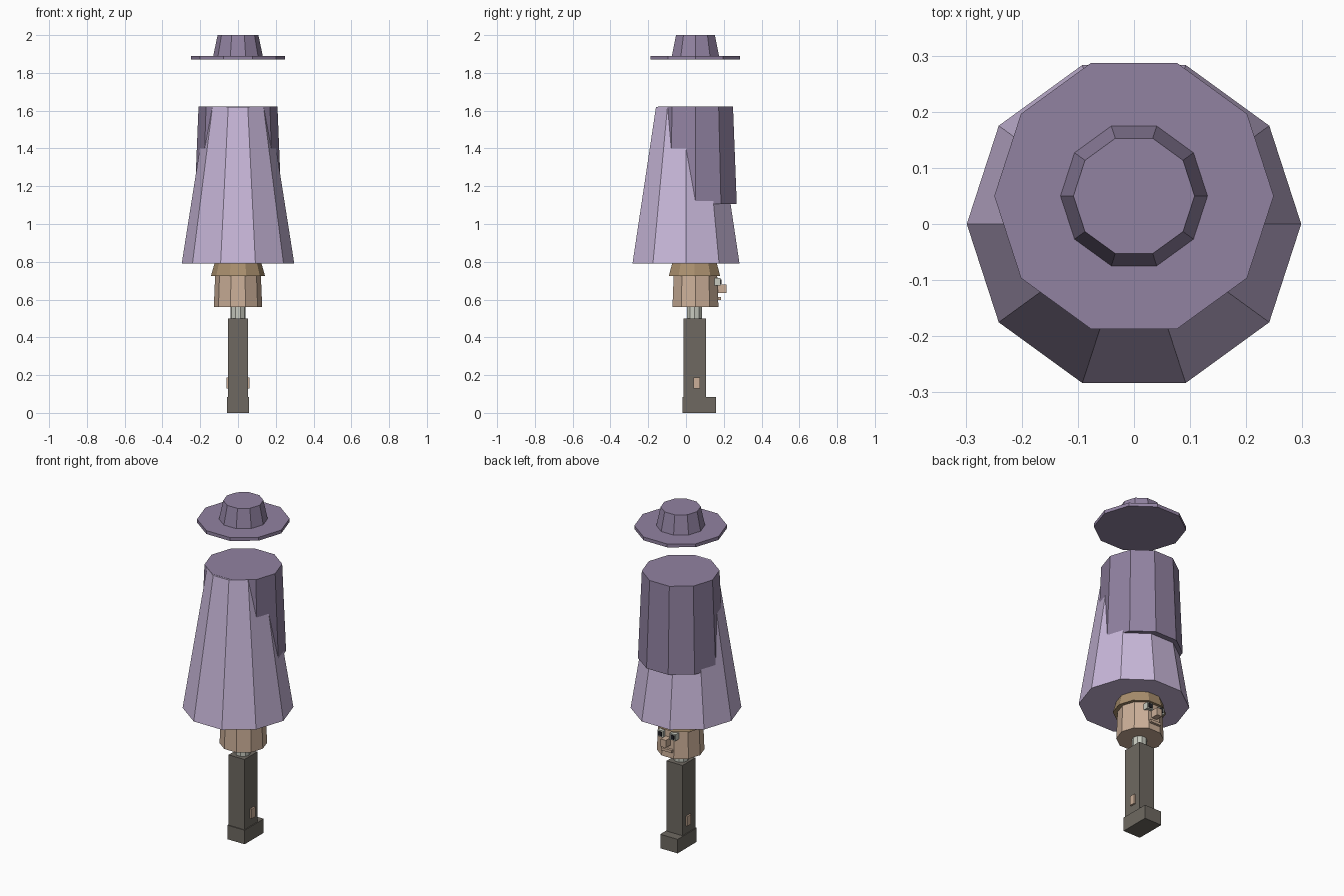
import bpy, bmesh, math
from mathutils import Matrix

cube = bpy.data.objects.get("Cube")
if cube:
    bpy.data.objects.remove(cube)


def material(name, rgb):
    """Flat material from 0-255 display values."""
    lin = [((c / 255 + 0.055) / 1.055) ** 2.4 for c in rgb] + [1]
    m = bpy.data.materials.new(name)
    m.use_nodes = True
    m.diffuse_color = lin
    m.node_tree.nodes["Principled BSDF"].inputs["Base Color"].default_value = lin
    return m


LILAC = material("pale lilac", (200, 183, 217))
PURPLE = material("dusty purple", (145, 130, 161))
SKIN = material("skin", (203, 175, 152))
HAIR = material("tan hair", (170, 144, 110))
SHIRT = material("pale grey", (200, 203, 192))
TROUSER = material("dark grey", (110, 105, 97))
BLACK = material("eye black", (35, 35, 40))


def add(name, bm, mat):
    bmesh.ops.recalc_face_normals(bm, faces=bm.faces)
    me = bpy.data.meshes.new(name)
    bm.to_mesh(me)
    bm.free()
    me.materials.append(mat)
    ob = bpy.data.objects.new(name, me)
    bpy.context.collection.objects.link(ob)
    return ob


def lathe(name, mat, profile, y=0.05, sides=10):
    """Closed faceted solid from (radius, height) rings."""
    bm = bmesh.new()
    rings = []
    for r, z in profile:
        angles = [math.tau * i / sides for i in range(sides)]
        rings.append([bm.verts.new((r * math.cos(a), y + r * math.sin(a), z)) for a in angles])
    for low, high in zip(rings, rings[1:]):
        for i in range(sides):
            j = (i + 1) % sides
            bm.faces.new((low[i], low[j], high[j], high[i]))
    bm.faces.new(rings[0])
    bm.faces.new(rings[-1])
    return add(name, bm, mat)


def box(name, mat, x, y, z):
    """Box from (min, max) ranges."""
    bm = bmesh.new()
    bmesh.ops.create_cube(bm, size=1)
    size = [b - a for a, b in (x, y, z)]
    mid = [(a + b) / 2 for a, b in (x, y, z)]
    bm.transform(Matrix.Translation(mid) @ Matrix.Diagonal((*size, 1)))
    return add(name, bm, mat)


# Floating hat
lathe("hat", PURPLE, [(0.249, 1.87), (0.249, 1.89), (0.131, 1.89), (0.108, 2.0)])

# Robe, with the cape cone pushing out through its back
lathe("robe", LILAC, [(0.298, 0.79), (0.167, 1.62)], y=0)
lathe("cape", PURPLE, [(0.23, 1.105), (0.209, 1.621)])

# Head, hair and neck
lathe("hair", HAIR, [(0.143, 0.725), (0.122, 0.80)], y=0.045)
lathe("head", SKIN, [(0.128, 0.56), (0.121, 0.73)])
lathe("neck", SHIRT, [(0.041, 0.49), (0.041, 0.57)], y=0.045)

# Face on the +y side
for side, s in (("left", 1), ("right", -1)):
    ex = 0.04 * s
    box(side + "_eye", SHIRT, (ex - 0.019, ex + 0.019), (0.14, 0.183), (0.675, 0.713))
    box(side + "_pupil", BLACK, (ex - 0.011, ex + 0.011), (0.18, 0.188), (0.682, 0.706))
box("nose", SKIN, (-0.017, 0.017), (0.15, 0.214), (0.635, 0.68))
box("mouth", SKIN, (-0.035, 0.035), (0.15, 0.185), (0.598, 0.614))

# Leg block, foot and hands
box("leg", TROUSER, (-0.052, 0.052), (-0.014, 0.107), (0.05, 0.5))
box("foot", TROUSER, (-0.057, 0.057), (-0.019, 0.16), (0, 0.083))
for side, s in (("left", 1), ("right", -1)):
    xs = sorted((0.045 * s, 0.062 * s))
    box(side + "_hand", SKIN, xs, (0.04, 0.075), (0.13, 0.187))
